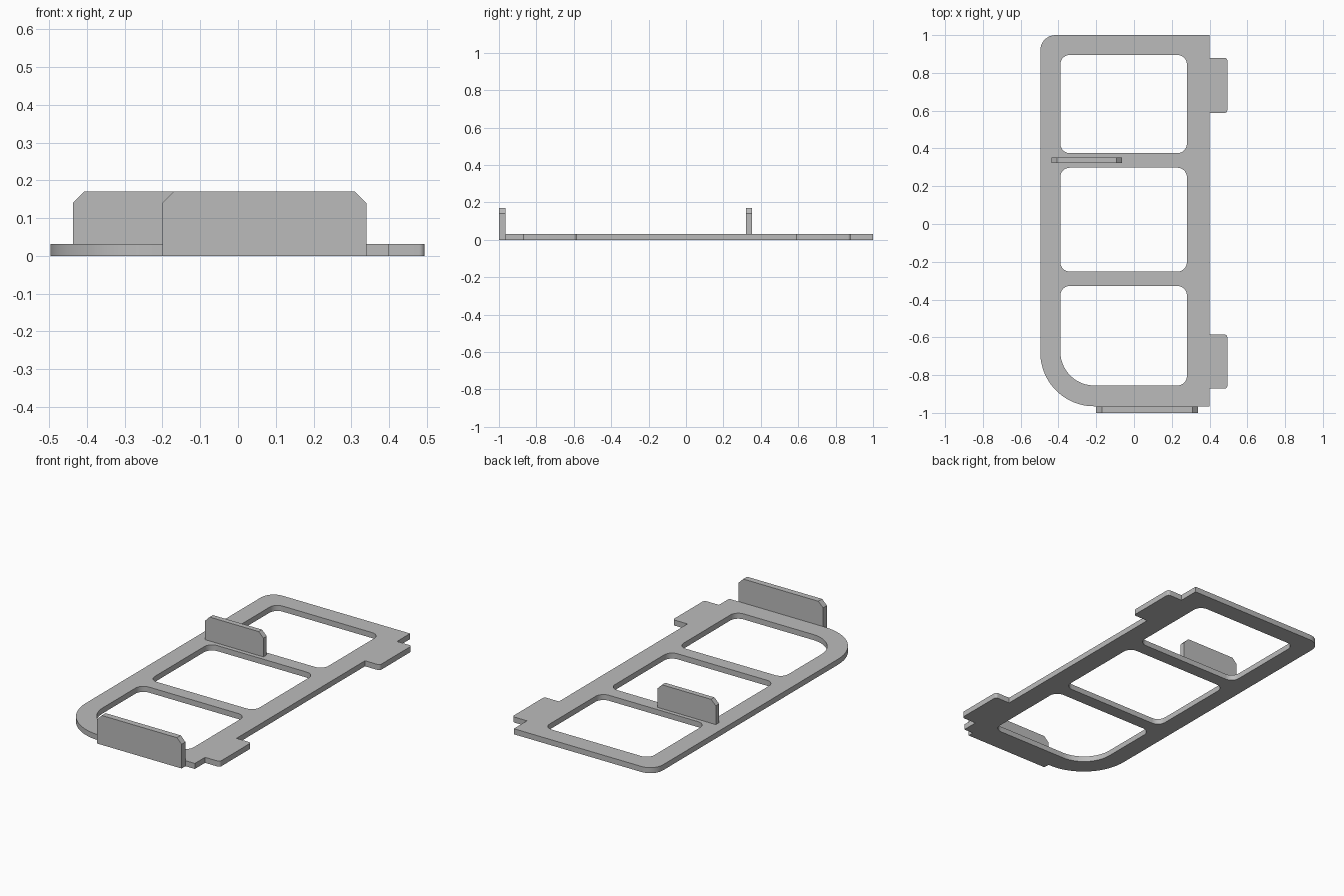
import bpy, bmesh, math
from mathutils import Vector

cube = bpy.data.objects.get("Cube")
if cube:
    bpy.data.objects.remove(cube, do_unlink=True)

grey = bpy.data.materials.new("plain_grey")
grey.use_nodes = True
colour = (0.50, 0.50, 0.50, 1)
grey.diffuse_color = colour
grey.node_tree.nodes["Principled BSDF"].inputs["Base Color"].default_value = colour


def rounded(corners):
    """Turn (x, y, radius) corners into an outline with square-angle fillets."""
    outline = []
    for i, (x, y, r) in enumerate(corners):
        p = Vector((x, y))
        if r == 0:
            outline.append(p)
            continue
        a = (Vector(corners[i - 1][:2]) - p).normalized() * r
        b = (Vector(corners[(i + 1) % len(corners)][:2]) - p).normalized() * r
        steps = 24 if r > 0.1 else 8
        for k in range(steps + 1):
            t = math.pi / 2 * k / steps
            outline.append(p + a * (1 - math.sin(t)) + b * (1 - math.cos(t)))
    return outline


def extrude_outlines(name, outlines, to_3d, depth):
    """Fill outlines (the first is the rim, the rest are holes) and extrude."""
    bm = bmesh.new()
    edges = []
    for outline in outlines:
        verts = [bm.verts.new(to_3d(p)) for p in outline]
        edges += [bm.edges.new((v, verts[i - 1])) for i, v in enumerate(verts)]
    bmesh.ops.triangle_fill(bm, edges=edges, use_beauty=True, use_dissolve=False)
    result = bmesh.ops.extrude_face_region(bm, geom=bm.faces[:], use_keep_orig=True)
    moved = [g for g in result["geom"] if isinstance(g, bmesh.types.BMVert)]
    bmesh.ops.translate(bm, verts=moved, vec=depth)
    bmesh.ops.recalc_face_normals(bm, faces=bm.faces[:])
    mesh = bpy.data.meshes.new(name)
    bm.to_mesh(mesh)
    bm.free()
    mesh.materials.append(grey)
    obj = bpy.data.objects.new(name, mesh)
    bpy.context.collection.objects.link(obj)
    bpy.ops.object.select_all(action="DESELECT")
    obj.select_set(True)
    bpy.context.view_layer.objects.active = obj
    bpy.ops.object.shade_smooth_by_angle(angle=math.radians(30))
    return obj


THICK = 0.032
EDGE, TAB = 0.40, 0.494


# Flat frame: outer rim with two side tabs
def tab(low, high):
    return [(EDGE, low, 0), (TAB, low, 0.015), (TAB, high, 0.015), (EDGE, high, 0)]


rim = [(-0.496, -0.965, 0.285), (EDGE, -0.965, 0)]
rim += tab(-0.872, -0.585) + tab(0.588, 0.88)
rim += [(EDGE, 1.0, 0), (-0.496, 1.0, 0.08)]


# Three windows, the front one with a large corner sweep
def window(low, high, sweep=0.05):
    return [(-0.39, low, sweep), (0.28, low, 0.05),
            (0.28, high, 0.05), (-0.39, high, 0.05)]


windows = [window(-0.855, -0.328, 0.18), window(-0.252, 0.298), window(0.375, 0.895)]
extrude_outlines("frame_plate", [rounded(c) for c in [rim] + windows],
                 lambda p: (p.x, p.y, 0), (0, 0, THICK))


# Upright walls with chamfered top corners
def wall(name, left, right, y, bottom, depth):
    top, cut = 0.17, 0.03
    profile = [Vector(p) for p in (
        (left, bottom), (right, bottom), (right, top - cut),
        (right - cut, top), (left + cut, top), (left, top - cut))]
    extrude_outlines(name, [profile], lambda p: (p.x, y, p.y), (0, depth, 0))


wall("front_wall", -0.20, 0.34, -1.0, 0, 0.035)
wall("crossbar_wall", -0.437, -0.063, 0.322, THICK, 0.03)
